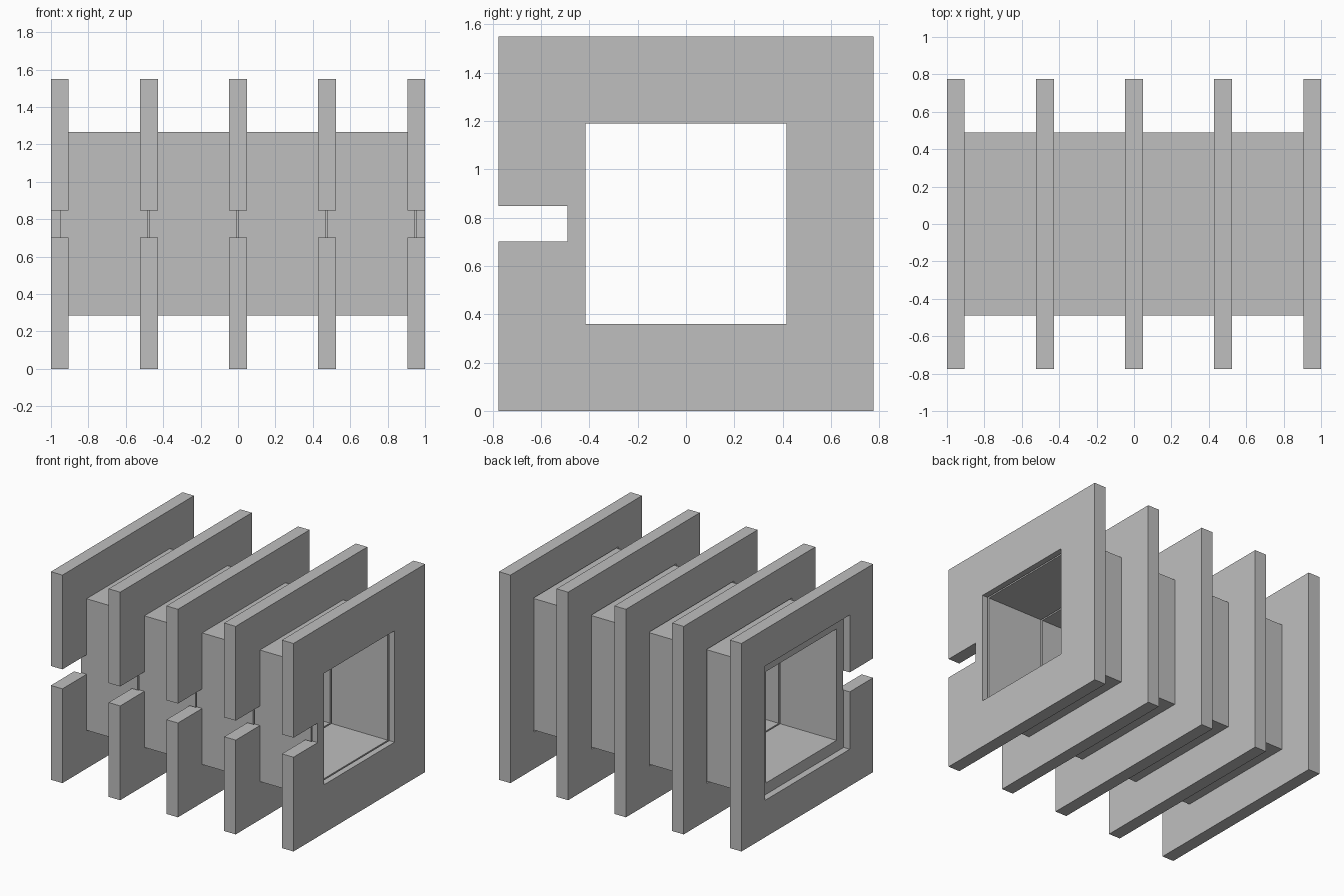
import bpy
import bmesh

cube = bpy.data.objects.get("Cube")
if cube:
    bpy.data.objects.remove(cube, do_unlink=True)

# Dimensions
MID = 0.775        # half size of a flange, also the height of the axis
THICK = 0.095      # flange thickness
LIP = 0.05         # depth of the socket before the lip
TUBE = 0.49        # half size outside the tube
BORE = 0.415       # half size of the bore
SOCKET = 0.50      # half size of the socket
SLOT = 0.0725      # half height of the front slot
TUBE_LENGTH = 0.465
COUNT = 5
PITCH = (2 - THICK) / (COUNT - 1)

grey = bpy.data.materials.new("plain grey")
grey.use_nodes = True
colour = (0.52, 0.52, 0.52, 1)
grey.diffuse_color = colour
grey.node_tree.nodes["Principled BSDF"].inputs["Base Color"].default_value = colour


def square(h):
    return [(-h, -h), (h, -h), (h, h), (-h, h)]


def slotted(depth):
    """Flange outline with the front slot cut in as far as y = -depth."""
    return [(-MID, -MID), (MID, -MID), (MID, MID), (-MID, MID),
            (-MID, SLOT), (-depth, SLOT), (-depth, -SLOT), (-MID, -SLOT)]


def open_ring(h):
    """C-shaped outline whose slot runs right through to a square opening."""
    outer = [(-MID, -SLOT), (-MID, -MID), (MID, -MID), (MID, MID), (-MID, MID), (-MID, SLOT)]
    inner = [(-h, SLOT), (-h, h), (h, h), (h, -h), (-h, -h), (-h, -SLOT)]
    return outer + inner


def extrude(name, loops, x0, x1):
    """Fill (y, z) loops, holes included, and extrude them along x."""
    bm = bmesh.new()
    edges = []
    for loop in loops:
        verts = [bm.verts.new((x0, y, z + MID)) for y, z in loop]
        edges += [bm.edges.new((a, b)) for a, b in zip(verts, verts[1:] + verts[:1])]
    bmesh.ops.triangle_fill(bm, edges=edges, use_beauty=True, normal=(1, 0, 0))
    bmesh.ops.dissolve_limit(bm, angle_limit=0.01, verts=bm.verts[:], edges=bm.edges[:])
    caps = bmesh.ops.extrude_face_region(bm, geom=bm.faces[:], use_keep_orig=True)
    moved = [v for v in caps["geom"] if isinstance(v, bmesh.types.BMVert)]
    bmesh.ops.translate(bm, verts=moved, vec=(x1 - x0, 0, 0))
    bmesh.ops.recalc_face_normals(bm, faces=bm.faces[:])
    mesh = bpy.data.meshes.new(name)
    bm.to_mesh(mesh)
    bm.free()
    mesh.materials.append(grey)
    obj = bpy.data.objects.new(name, mesh)
    bpy.context.collection.objects.link(obj)
    return obj


for i in range(COUNT):
    x = -1 + i * PITCH
    # Flange: open socket half, then the lip half with the smaller bore
    extrude(f"flange_socket_{i + 1}", [open_ring(SOCKET)], x, x + LIP)
    extrude(f"flange_lip_{i + 1}", [slotted(TUBE), square(BORE)], x + LIP, x + THICK)
    # Square tube reaching into the next flange's socket
    if i < COUNT - 1:
        extrude(f"tube_{i + 1}", [square(TUBE), square(BORE)],
                x + LIP, x + LIP + TUBE_LENGTH)
